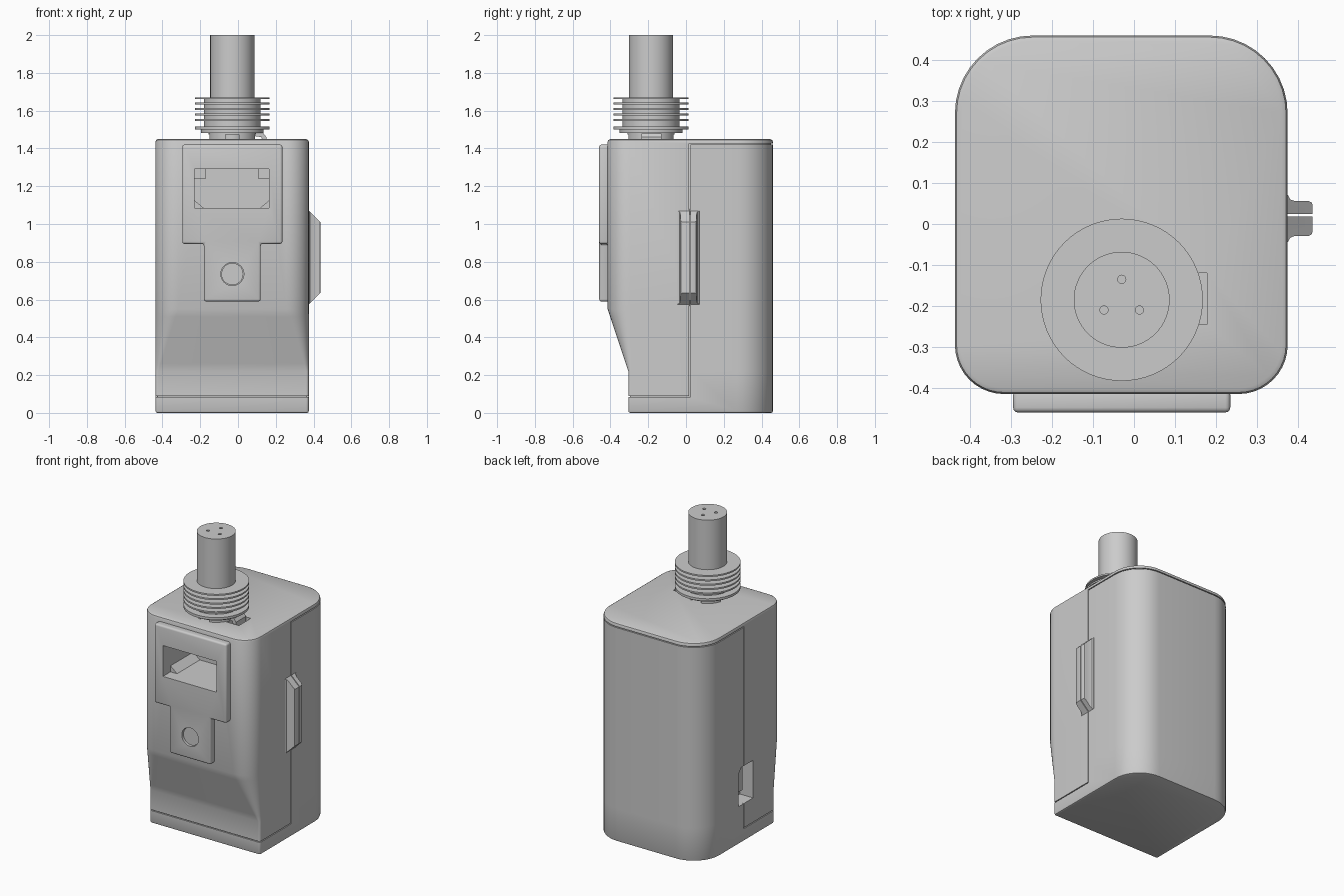
import bpy, bmesh, math
from mathutils import Vector

if "Cube" in bpy.data.objects:
    bpy.data.objects.remove(bpy.data.objects["Cube"], do_unlink=True)

GREY = bpy.data.materials.new("plain grey")
GREY.use_nodes = True
GREY.diffuse_color = (0.6, 0.6, 0.6, 1)
GREY.node_tree.nodes["Principled BSDF"].inputs["Base Color"].default_value = GREY.diffuse_color

PARTS = []
LEFT, RIGHT, BACK, TOP = -0.437, 0.375, 0.46, 1.45
SEAM_Y, GAP = 0.02, 0.006
CX, CY = -0.03, -0.185


def finish(name, bm, keep=True):
    bmesh.ops.recalc_face_normals(bm, faces=bm.faces)
    mesh = bpy.data.meshes.new(name)
    bm.to_mesh(mesh)
    bm.free()
    mesh.materials.append(GREY)
    ob = bpy.data.objects.new(name, mesh)
    bpy.context.collection.objects.link(ob)
    if keep:
        PARTS.append(ob)
    return ob


def loft(name, rings, keep=True):
    """Skin a stack of equal-length closed rings and cap both ends."""
    bm = bmesh.new()
    rows = [[bm.verts.new(p) for p in ring] for ring in rings]
    n = len(rows[0])
    for a, b in zip(rows, rows[1:]):
        for i in range(n):
            j = (i + 1) % n
            bm.faces.new((a[i], a[j], b[j], b[i]))
    bm.faces.new(rows[0])
    bm.faces.new(rows[-1])
    return finish(name, bm, keep)


def prism(name, pts, axis, a, b, keep=True):
    """Extrude a 2D outline along an axis from a to b."""
    place = {"X": lambda p, t: (t, p[0], p[1]),
             "Y": lambda p, t: (p[0], t, p[1]),
             "Z": lambda p, t: (p[0], p[1], t)}[axis]
    return loft(name, [[place(p, t) for p in pts] for t in (a, b)], keep)


def rect(u0, u1, v0, v1):
    return [(u0, v0), (u1, v0), (u1, v1), (u0, v1)]


def circle(u, v, r, n=40):
    return [(u + r * math.cos(math.tau * i / n), v + r * math.sin(math.tau * i / n)) for i in range(n)]


def apply(ob, mod):
    bpy.context.view_layer.objects.active = ob
    with bpy.context.temp_override(object=ob, active_object=ob, selected_objects=[ob]):
        bpy.ops.object.modifier_apply(modifier=mod.name)


def boolean(targets, cutter, op="DIFFERENCE"):
    for ob in targets:
        mod = ob.modifiers.new("cut", "BOOLEAN")
        mod.operation, mod.solver, mod.object = op, "EXACT", cutter
        apply(ob, mod)
    bpy.data.objects.remove(cutter, do_unlink=True)


def bevel(ob, width, segments=3):
    mod = ob.modifiers.new("round", "BEVEL")
    mod.width, mod.segments = width, segments
    apply(ob, mod)


# Body cross-section: tight front corners, wide back corners
def section(z, front, front_r, inset=0.0):
    x0, x1, y0, y1 = LEFT + inset, RIGHT - inset, front + inset, BACK - inset
    rf, rb = max(front_r - inset, 0.003), 0.19 - inset
    corners = [(x1 - rb, y1 - rb, rb, 0), (x0 + rb, y1 - rb, rb, 1),
               (x0 + rf, y0 + rf, rf, 2), (x1 - rf, y0 + rf, rf, 3)]
    return [(cx + r * math.cos((q + i / 10) * math.pi / 2),
             cy + r * math.sin((q + i / 10) * math.pi / 2), z)
            for cx, cy, r, q in corners for i in range(11)]


def body(name, inset=0.0, keep=True):
    low, high = (-0.305, 0.015), (-0.415, 0.12)
    rings = [section(inset, *low, inset + 0.01), section(inset + 0.003, *low, inset + 0.003),
             section(inset + 0.01, *low, inset)]
    for i in range(9):
        t = i / 8
        rings.append(section(0.22 + 0.33 * t, low[0] + t * (high[0] - low[0]),
                             low[1] + t * (high[1] - low[1]), inset))
    top = TOP - inset
    rings += [section(top - 0.015, *high, inset), section(top - 0.005, *high, inset + 0.004),
              section(top, *high, inset + 0.014)]
    return loft(name, rings, keep)


# L-shaped split between the front shell and the back panel
def split(grow):
    y, z0, z1 = SEAM_Y + GAP / 2 - grow, 0.083 + grow, 1.42 + grow
    return prism("split", [(-1, -1), (1, -1), (1, z1), (y, z1), (y, z0), (-1, z0)],
                 "X", -1, 1, False)


front_shell = body("front_shell")
boolean([front_shell], split(GAP))
back_panel = body("back_panel")
boolean([back_panel], split(0), "INTERSECT")
core = body("inner_core", 0.009)

# Raised T-shaped front plate
plate = prism("front_plate", [(-0.295, 1.42), (-0.295, 0.895), (-0.18, 0.895), (-0.18, 0.59),
                              (0.12, 0.59), (0.12, 0.895), (0.235, 0.895), (0.235, 1.42)],
              "Y", -0.46, -0.405)
bevel(plate, 0.012)

# Display window pocket with corner mounts
boolean([plate, front_shell, core],
        prism("window", rect(-0.23, 0.165, 1.085, 1.29), "Y", -0.6, -0.14, False))
for side, x in (("right", -0.23), ("left", 0.165)):
    d = 0.06 if side == "right" else -0.06
    prism("window_post_" + side, rect(x, x + d, 1.24, 1.29), "Y", -0.33, -0.14)
    prism("window_gusset_" + side, [(x, 1.085), (x + d * 0.8, 1.085), (x, 1.125)],
          "Y", -0.38, -0.14)

# Round button in its recess
boolean([plate], prism("button_hole", circle(CX, 0.735, 0.061), "Y", -0.6, -0.3, False))
prism("button", circle(CX, 0.735, 0.058), "Y", -0.447, -0.405)

# Charging port across the side seam
boolean([front_shell, back_panel, core],
        prism("port", [(-0.08, 0.25), (0.075, 0.25), (0.075, 0.46), (0.045, 0.5), (-0.08, 0.5)],
              "X", -0.6, -0.34, False))
prism("port_socket", rect(-0.05, 0.03, 0.3, 0.45), "X", -0.38, -0.33)

# Side grip: flared plan, slanted ends, two halves meeting at the seam
halves = [("front", [(0.36, 0.0185), (0.36, -0.048), (0.376, -0.044), (0.381, -0.034), (0.392, -0.029),
                     (0.426, -0.029), (0.433, -0.026), (0.436, -0.019), (0.436, 0.0185)]),
          ("back", [(0.36, 0.0245), (0.436, 0.0245), (0.436, 0.046), (0.433, 0.053), (0.426, 0.056),
                    (0.392, 0.056), (0.381, 0.06), (0.376, 0.07), (0.36, 0.074)])]
for side, plan in halves:
    grip = prism("side_grip_" + side, plan, "Z", 0.5, 1.2)
    boolean([grip], prism("slant", [(0.35, 0.55), (0.375, 0.575), (0.437, 0.635),
                                    (0.437, 1.01), (0.375, 1.07), (0.35, 1.095)],
                          "Y", -0.2, 0.2, False), "INTERSECT")

# Release slot in the lid with its hook
boolean([front_shell, core],
        prism("slot", rect(0.06, 0.178, -0.245, -0.12), "Z", 1.39, 1.6, False))
hook = prism("release_hook", [(0.09, 1.385), (0.15, 1.385), (0.15, 1.46), (0.135, 1.48),
                              (0.09, 1.48), (0.09, 1.465), (0.125, 1.46), (0.13, 1.41), (0.09, 1.41)],
             "Y", -0.235, -0.13)


# Turned top unit: foot, finned collar and tube in one profile
def lathe(name, profile):
    return loft(name, [[(x, y, z) for x, y in circle(CX, CY, r, 64)] for r, z in profile])


profile = [(0.166, 1.482), (0.166, 1.5), (0.198, 1.5), (0.198, 1.516)]
for i in range(5):
    z = 1.545 + 0.029 * i
    profile += [(0.15, profile[-1][1]), (0.15, z), (0.198, z), (0.198, z + 0.01)]
profile += [(0.117, profile[-1][1]), (0.117, 2.0)]
unit = lathe("finned_tube", profile)
for i in range(3):
    a = math.pi / 2 + i * math.tau / 3
    boolean([unit], prism("pin_hole", circle(CX + 0.05 * math.cos(a), CY + 0.05 * math.sin(a), 0.01, 16),
                          "Z", 1.95, 2.1, False))

# Notched foot under the collar
lathe("foot_core", [(0.07, 1.44), (0.07, 1.49)])
foot = lathe("notched_foot", [(0.125, 1.445), (0.125, 1.49)])
boolean([foot], prism("notch", rect(CX - 0.3, CX + 0.3, CY - 0.035, CY + 0.035), "Z", 1.4, 1.475, False))
boolean([foot], prism("notch", rect(CX - 0.035, CX + 0.035, CY - 0.3, CY + 0.3), "Z", 1.4, 1.475, False))

# Smooth curved faces, keep hard edges
for ob in bpy.context.selected_objects:
    ob.select_set(False)
for ob in PARTS:
    ob.select_set(True)
bpy.context.view_layer.objects.active = PARTS[0]
bpy.ops.object.shade_smooth_by_angle(angle=math.radians(32))
